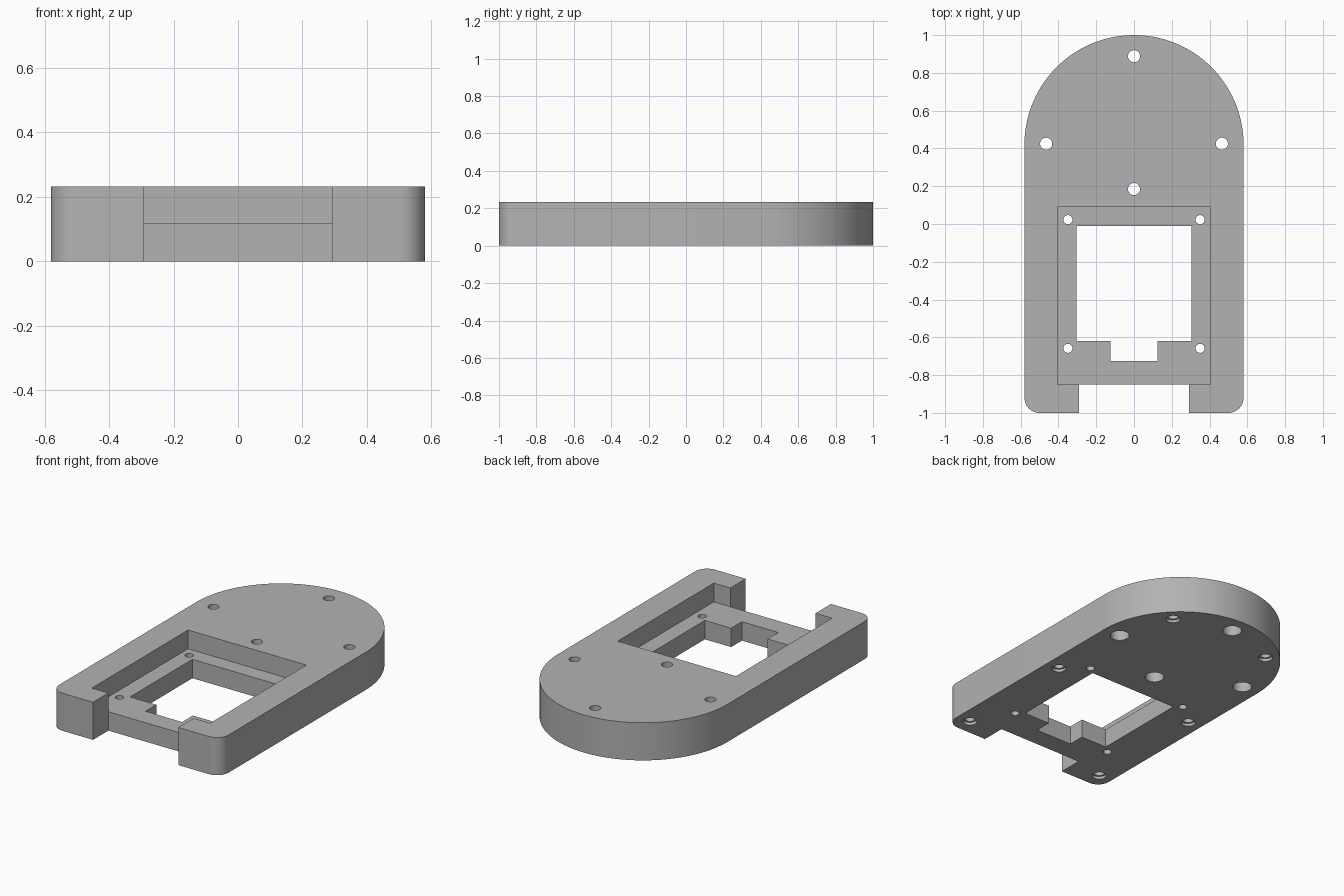
import bpy, bmesh, math

if "Cube" in bpy.data.objects:
    bpy.data.objects.remove(bpy.data.objects["Cube"])

H = 0.233          # plate thickness
FLOOR = 0.117      # pocket floor height
W = 0.58           # half width, also the dome radius

grey = bpy.data.materials.new("grey plastic")
grey.diffuse_color = (0.45, 0.45, 0.45, 1)
grey.use_nodes = True
grey.node_tree.nodes["Principled BSDF"].inputs["Base Color"].default_value = grey.diffuse_color


def prism(name, pts, z0, z1):
    """Extrude a counter-clockwise outline from z0 to z1."""
    bm = bmesh.new()
    face = bm.faces.new([bm.verts.new((x, y, z0)) for x, y in pts])
    top = bmesh.ops.extrude_face_region(bm, geom=[face])["geom"]
    bmesh.ops.translate(bm, vec=(0, 0, z1 - z0),
                        verts=[v for v in top if isinstance(v, bmesh.types.BMVert)])
    bmesh.ops.recalc_face_normals(bm, faces=bm.faces)
    mesh = bpy.data.meshes.new(name)
    bm.to_mesh(mesh)
    bm.free()
    ob = bpy.data.objects.new(name, mesh)
    bpy.context.collection.objects.link(ob)
    mesh.materials.append(grey)
    return ob


def arc(cx, cy, r, a0, a1, n):
    return [(cx + r * math.cos(math.radians(a0 + (a1 - a0) * i / n)),
             cy + r * math.sin(math.radians(a0 + (a1 - a0) * i / n))) for i in range(n + 1)]


def box(x, y0, y1):
    return [(-x, y0), (x, y0), (x, y1), (-x, y1)]


def cut(body, pts, z0, z1):
    """Subtract an extruded outline from the body."""
    cutter = prism("cutter", pts, z0, z1)
    cutter.hide_render = True
    mod = body.modifiers.new("cut", 'BOOLEAN')
    mod.operation, mod.solver, mod.object = 'DIFFERENCE', 'EXACT', cutter
    bpy.context.view_layer.objects.active = body
    bpy.ops.object.modifier_apply(modifier=mod.name)
    bpy.data.objects.remove(cutter)


def hole(body, x, y, r, z0, z1):
    cut(body, arc(x, y, r, 0, 360, 32)[:-1], z0, z1)


# Plate: rounded front corners, half-round back
R = 0.08
outline = (arc(-W + R, -1 + R, R, 180, 270, 12) + arc(W - R, -1 + R, R, 270, 360, 12)
           + arc(0, 1 - W, W, 0, 180, 96))
plate = prism("base_plate", outline, 0, H)

# Pocket, front gap, and stepped window
cut(plate, box(0.405, -0.85, 0.09), FLOOR, H + 0.1)
cut(plate, box(0.292, -1.1, -0.85), -0.1, H + 0.1)
cut(plate, [(-0.305, -0.62), (-0.125, -0.62), (-0.125, -0.725), (0.125, -0.725),
            (0.125, -0.62), (0.305, -0.62), (0.305, -0.01), (-0.305, -0.01)], -0.1, H + 0.1)

# Through holes with wide recesses underneath
for x, y in [(0, 0.888), (-0.465, 0.425), (0.465, 0.425), (0, 0.185)]:
    hole(plate, x, y, 0.032, -0.1, H + 0.1)
    hole(plate, x, y, 0.055, -0.1, 0.12)

for s in (-1, 1):
    # Small holes through the pocket floor
    for y in (0.023, -0.658):
        hole(plate, s * 0.35, y, 0.024, -0.1, H + 0.1)
    # Blind stepped holes on the underside
    for x, y in [(0.35, 0.77), (0.49, -0.095), (0.49, -0.90)]:
        hole(plate, s * x, y, 0.041, -0.1, 0.018)
        hole(plate, s * x, y, 0.030, -0.1, 0.12)

# Smooth shading on the curves, sharp elsewhere
bpy.ops.object.select_all(action='DESELECT')
plate.select_set(True)
bpy.context.view_layer.objects.active = plate
bpy.ops.object.shade_smooth_by_angle(angle=math.radians(30))
